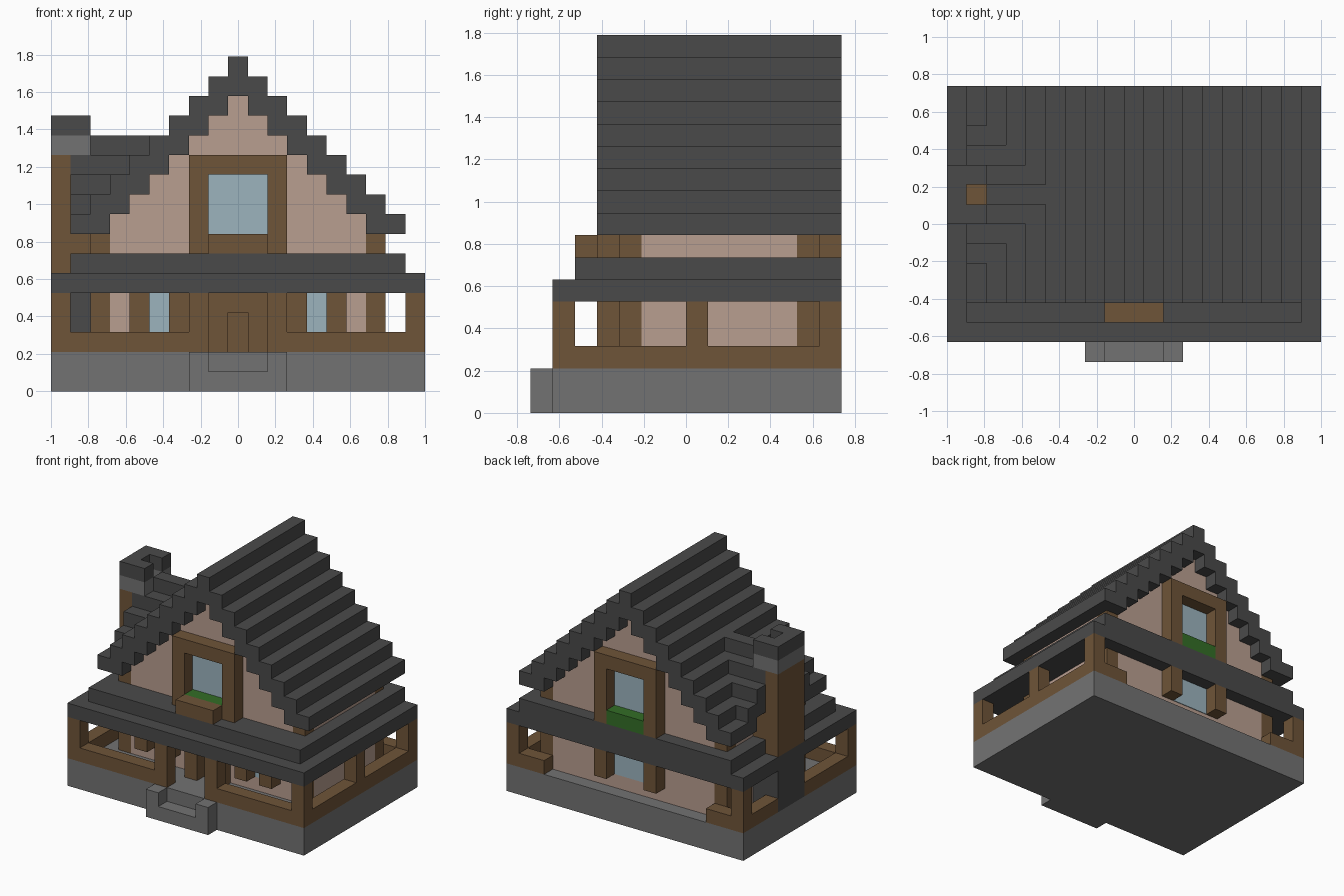
import bpy
import bmesh

cube = bpy.data.objects.get("Cube")
if cube:
    bpy.data.objects.remove(cube, do_unlink=True)

# Block grid: 19 wide, 14 deep, 17 high
WIDE, DEEP = 19, 14
U = 2 / WIDE


def place(x, y, z):
    return ((x - WIDE / 2) * U, (y - DEEP / 2) * U, z * U)


def material(name, *srgb):
    linear = [((c + 0.055) / 1.055) ** 2.4 for c in srgb] + [1]
    mat = bpy.data.materials.new(name)
    mat.use_nodes = True
    mat.diffuse_color = linear
    mat.node_tree.nodes["Principled BSDF"].inputs["Base Color"].default_value = linear
    return mat


SLATE = material("dark slate", .29, .29, .29)
STONE = material("grey stone", .45, .45, .45)
WOOD = material("brown wood", .435, .33, .22)
PLASTER = material("pink plaster", .725, .62, .565)
GLASS = material("pale blue glass", .61, .705, .745)
LEAF = material("green leaves", .2, .43, .15)


def finish(name, bm, mat):
    bmesh.ops.recalc_face_normals(bm, faces=bm.faces)
    mesh = bpy.data.meshes.new(name)
    bm.to_mesh(mesh)
    bm.free()
    mesh.materials.append(mat)
    bpy.context.collection.objects.link(bpy.data.objects.new(name, mesh))


def mirrored(box):
    (xa, xb), y, z = box
    return ((WIDE - xb, WIDE - xa), y, z)


def blocks(name, mat, boxes, mirror=False):
    """One object from boxes given as (x range, y range, z range)."""
    bm = bmesh.new()
    boxes = list(boxes)
    if mirror:
        boxes += [mirrored(b) for b in boxes]
    for xs, ys, zs in boxes:
        verts = bmesh.ops.create_cube(bm, size=1)["verts"]
        for v in verts:
            v.co = place(*(r[int(c > 0)] for r, c in zip((xs, ys, zs), v.co)))
    finish(name, bm, mat)


def extrude(name, mat, points, front, back):
    """Extrude an x-z outline from front to back."""
    outline = []
    for p in points:
        if not outline or outline[-1] != p:
            outline.append(p)
    bm = bmesh.new()
    face = bm.faces.new([bm.verts.new(place(x, front, z)) for x, z in outline])
    out = bmesh.ops.extrude_face_region(bm, geom=[face])["geom"]
    moved = [g for g in out if isinstance(g, bmesh.types.BMVert)]
    bmesh.ops.translate(bm, verts=moved, vec=(0, (back - front) * U, 0))
    finish(name, bm, mat)


def stairs(columns, height):
    return [(x, height(c)) for c in columns for x in (c, c + 1)]


# Stone base and entrance steps
whole = (0, WIDE)
blocks("stone_base", STONE, [(whole, (1, DEEP), (0, 2))])
blocks("step_cheek", STONE, [((7, 8), (0, 1), (0, 2))], mirror=True)
blocks("entrance_step", STONE, [((8, 11), (0, 1), (0, 1))])

# Plaster walls with wooden corner posts
blocks("house_walls", PLASTER, [((3, 16), (4, 13), (2, 8)),
                                ((2, 17), (5, 12), (2, 8))])
blocks("corner_posts", WOOD, [((2, 3), (j, j + 1), (2, 8)) for j in (4, 12)], mirror=True)


def peak(c):
    return 17 - abs(c - 9)


extrude("gable_wall", PLASTER,
        [(3, 7)] + stairs(range(3, 16), lambda c: peak(c) - 2) + [(16, 7)], 4, 13)

# Porch rails and posts
low, tall = (2, 3), (3, 5)
blocks("front_rail", WOOD, [((0, 8), (1, 2), low)], mirror=True)
blocks("back_rail", WOOD, [((0, 3), (13, 14), low)], mirror=True)
blocks("left_rail", WOOD, [((18, 19), (2, 13), low)])
blocks("right_rail", WOOD, [((0, 1), (2, 7), low), ((0, 1), (10, 13), low)])
blocks("porch_posts", WOOD, [((0, 1), (1, 2), tall), ((0, 1), (13, 14), tall),
                             ((7, 8), (1, 2), tall)], mirror=True)
blocks("side_post", WOOD, [((18, 19), (7, 8), tall)])

# Two-tier porch roof
blocks("porch_roof", SLATE, [(whole, (1, DEEP), (5, 6)),
                             ((1, 18), (2, DEEP), (6, 7))])

# Door and its frame
blocks("door_frame", WOOD, [((8, 9), (3, 4), (2, 5)), ((10, 11), (3, 4), (2, 5)),
                            ((9, 10), (3, 4), (4, 5))])
blocks("door", WOOD, [((9, 10), (3.96, 4), (2, 4))])

# Ground floor windows: thin panes between short posts
blocks("front_shutters", WOOD, [((c, c + 1), (3, 4), tall) for c in (4, 6)], mirror=True)
blocks("front_panes", GLASS, [((5, 6), (3.95, 4), tall)], mirror=True)
blocks("back_shutters", WOOD, [((7, 8), (13, 14), tall)], mirror=True)
blocks("back_pane", GLASS, [((8, 11), (13, 13.05), tall)])

# Gable windows with planting, front and back
for side, j, pane in (("front", 3, (3.95, 4)), ("back", 13, (13, 13.05))):
    row = (j, j + 1)
    blocks(side + "_gable_posts", WOOD, [((7, 8), row, (7, 12))], mirror=True)
    blocks(side + "_gable_lintel", WOOD, [((8, 11), row, (11, 12))])
    blocks(side + "_gable_pane", GLASS, [((8, 11), pane, (8, 11))])
    blocks(side + "_plants", LEAF, [((8, 11), row, (7, 8))])
blocks("flower_box", WOOD, [((8, 11), (2, 3), (7, 8))])

# Stepped main roof, with its right eave broken by the dormer
upper = stairs(range(2, 18), peak)
under = stairs(range(2, 18), lambda c: max(8, peak(c) - 2))
extrude("main_roof", SLATE, upper + under[::-1], 3, DEEP)
blocks("right_eave", SLATE, [((1, 2), (3, 5), (8, 9)), ((1, 2), (12, DEEP), (8, 9))])

# Stepped dormer roof behind the chimney
blocks("dormer_roof", SLATE,
       [((1 if d else 2, 5 - d), (j, j + 1), (11 - d, 13 - d))
        for d in range(4) for j in sorted({8 - d, 8 + d})])

# Chimney: slate hearth, wooden stack, notched cap
blocks("chimney_hearth", SLATE, [((0, 2), (7, 10), (2, 5))])
blocks("chimney_stack", WOOD, [((0, 1), (7, 10), (6, 12)),
                               ((1, 2), (7, 10), (7, 10)),
                               ((1, 2), (8, 9), (10, 12))])
for name, mat, z in (("chimney_collar", STONE, 12), ("chimney_cap", SLATE, 13)):
    rim = (z, z + 1)
    blocks(name, mat, [((0, 1), (7, 10), rim), ((1, 2), (7, 8), rim),
                       ((1, 2), (9, 10), rim)])
